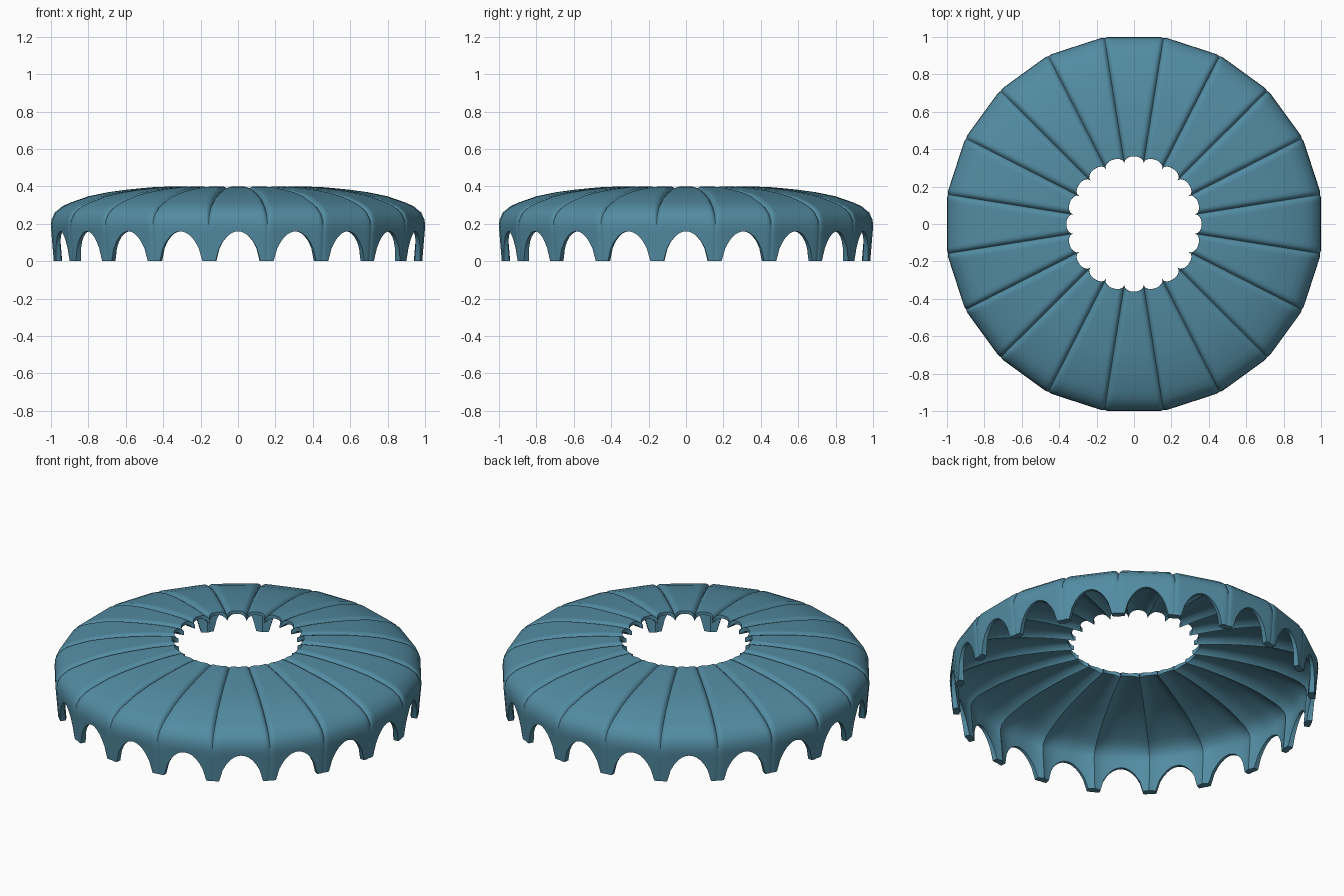
import bpy, bmesh, math

if "Cube" in bpy.data.objects:
    bpy.data.objects.remove(bpy.data.objects["Cube"])

N = 20                               # roof panels
TAN = math.tan(math.pi / N)
WALL_ROWS, CORE = 5, 12

# radial profile of the roof (distance from axis, height), from eave to inner rim
ROOF = [(1.0, .18), (.998, .22), (.98, .26), (.94, .293), (.9, .312), (.8, .347),
        (.7, .368), (.6, .382), (.5, .392), (.45, .396), (.4, .398), (.36, .399)]

mat = bpy.data.materials.new("steel blue")
mat.diffuse_color = (.085, .26, .36, 1)
mat.use_nodes = True
mat.node_tree.nodes["Principled BSDF"].inputs["Base Color"].default_value = mat.diffuse_color


def column_fracs(r):
    """Positions across a panel (-1..1): narrow seam strips and an evenly split core."""
    w = r * TAN
    s = min(1, w / .09)
    side = [1 - e * s / w for e in (0, .005, .011, .02)]
    core = 1 - .036 * s / w
    mid = [core * (2 * i / CORE - 1) for i in range(CORE + 1)]
    return [-f for f in side] + mid + side[::-1]


def inward(prof, j):
    """Inward normal of the profile at point j."""
    a, b = prof[max(j - 1, 0)], prof[min(j + 1, len(prof) - 1)]
    dr, dz = b[0] - a[0], b[1] - a[1]
    l = math.hypot(dr, dz)
    return -dz / l, dr / l


def panel_point(i, j, inner):
    # pick the profile for this column: arched foot, wall, roof
    f_wall = column_fracs(1.0)
    core = f_wall[4 + CORE]
    q = min(1, abs(f_wall[i]) / core)
    zb = .16 * (1 - q * q) ** .7 if q < .9999 else 0
    prof = []
    for k in range(WALL_ROWS):
        z = zb + (.18 - zb) * k / WALL_ROWS
        prof.append((.985 + .015 * z / .18, z))
    prof += ROOF
    r, z = prof[j]
    f = column_fracs(r)[i]
    a = min(1, abs(f))
    nr, nz = inward(prof, j)
    # seam groove, plus a deeper vaulted underside at the seams
    roofness = min(1, max(0, (z - .18) / .12))
    e = (1 - a) * r * TAN
    off = (.006 + .014 * roofness) * max(0, 1 - e / .025) ** 2
    if inner:
        off = max(.018 + .027 * a ** 3, off + .012)
    # scalloped inner rim
    if r < .5:
        rim = .325 + .037 * math.sqrt(max(0, 1 - a * a))
        r = .5 + (r - .5) * (.5 - rim) / .14
    if j < WALL_ROWS:
        nr, nz = -1, 0
    r, z = r + nr * off, z + nz * off
    return r, f * r * TAN, max(z, 0)


bm = bmesh.new()
cols = 2 * 4 + CORE + 1
rows = WALL_ROWS + len(ROOF)
shape = [[[panel_point(i, j, s) for j in range(rows)] for i in range(cols)] for s in (0, 1)]

# ring of vaulted panels
for p in range(N):
    c, s = math.cos(2 * math.pi * p / N), math.sin(2 * math.pi * p / N)
    V = [[[bm.verts.new((r * c - t * s, r * s + t * c, z)) for r, t, z in col]
          for col in sheet] for sheet in shape]
    O, I = V
    for i in range(cols - 1):
        for j in range(rows - 1):
            bm.faces.new((O[i][j], O[i + 1][j], O[i + 1][j + 1], O[i][j + 1]))
            bm.faces.new((I[i][j], I[i][j + 1], I[i + 1][j + 1], I[i + 1][j]))
        bm.faces.new((O[i][0], I[i][0], I[i + 1][0], O[i + 1][0]))
        bm.faces.new((O[i][-1], O[i + 1][-1], I[i + 1][-1], I[i][-1]))

# weld neighbouring panels along the seams
bmesh.ops.remove_doubles(bm, verts=bm.verts, dist=.0003)
bmesh.ops.recalc_face_normals(bm, faces=bm.faces)
me = bpy.data.meshes.new("ring_roof")
bm.to_mesh(me)
bm.free()
me.materials.append(mat)
ob = bpy.data.objects.new("ring_roof", me)
bpy.context.collection.objects.link(ob)
bpy.context.view_layer.objects.active = ob
ob.select_set(True)
bpy.ops.object.shade_smooth_by_angle(angle=math.radians(32))
